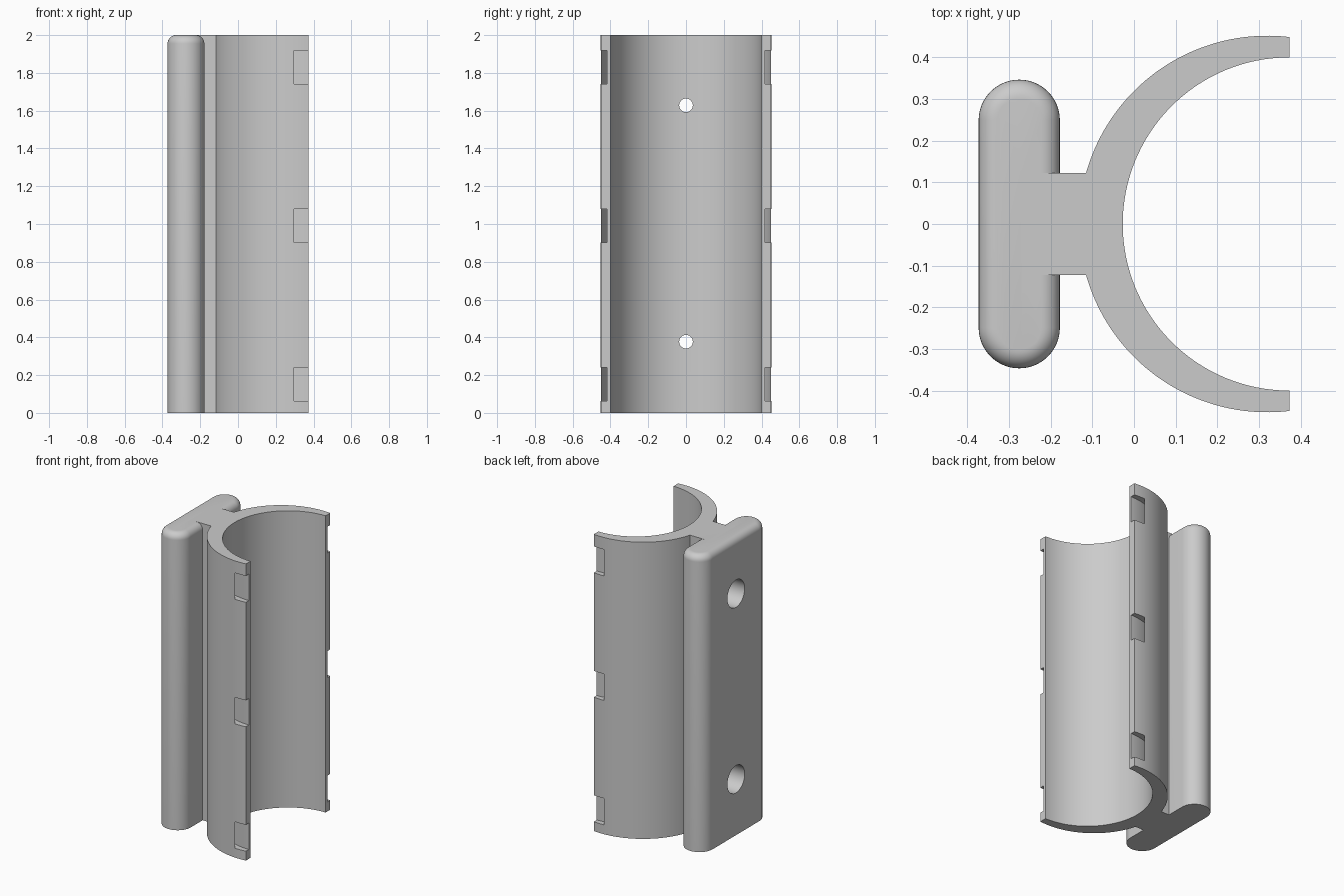
import bpy, bmesh, math

if "Cube" in bpy.data.objects:
    bpy.data.objects.remove(bpy.data.objects["Cube"])

H = 2.0
grey = bpy.data.materials.new("plain_grey")
grey.diffuse_color = (0.6, 0.6, 0.6, 1)
grey.use_nodes = True
grey.node_tree.nodes["Principled BSDF"].inputs["Base Color"].default_value = grey.diffuse_color


def arc(cx, cy, r, a0, a1, n):
    """Points on an arc, angles in degrees."""
    return [(cx + r * math.cos(math.radians(a0 + (a1 - a0) * i / n)),
             cy + r * math.sin(math.radians(a0 + (a1 - a0) * i / n))) for i in range(n + 1)]


def loft(name, rings):
    """Solid through a list of (profile points, z) rings of equal length."""
    bm = bmesh.new()
    loops = [[bm.verts.new((x, y, z)) for x, y in pts] for pts, z in rings]
    n = len(loops[0])
    for lo, hi in zip(loops, loops[1:]):
        for i in range(n):
            j = (i + 1) % n
            bm.faces.new((lo[i], lo[j], hi[j], hi[i]))
    bm.faces.new(loops[0][::-1])
    bm.faces.new(loops[-1])
    bmesh.ops.recalc_face_normals(bm, faces=bm.faces[:])
    me = bpy.data.meshes.new(name)
    bm.to_mesh(me)
    bm.free()
    ob = bpy.data.objects.new(name, me)
    bpy.context.collection.objects.link(ob)
    me.materials.append(grey)
    return ob


def rod(name, r, x0, x1, z):
    """Cylinder along x."""
    bpy.ops.mesh.primitive_cylinder_add(vertices=48, radius=r, depth=x1 - x0,
                                        location=((x0 + x1) / 2, 0, z),
                                        rotation=(0, math.pi / 2, 0))
    ob = bpy.context.object
    ob.name = name
    ob.data.materials.append(grey)
    return ob


def boolean(target, tool, op):
    mod = target.modifiers.new(op, 'BOOLEAN')
    mod.operation, mod.solver, mod.object = op, 'EXACT', tool
    bpy.context.view_layer.objects.active = target
    bpy.ops.object.modifier_apply(modifier=mod.name)
    bpy.data.objects.remove(tool)


# C-shaped clamp with its connecting web, one profile
RIM, CX, R = 0.373, 0.32, 0.452
WEB = 0.122
a_rim = math.degrees(math.acos((RIM - CX) / R))
a_web = 180 - math.degrees(math.asin(WEB / R))
profile = (arc(CX, 0, R, a_rim, a_web, 40)
           + [(-0.27, WEB), (-0.27, -WEB)]
           + arc(CX, 0, R, 360 - a_web, 360 - a_rim, 40)
           + arc(RIM, 0, 0.4, 270, 90, 80))
bracket = loft("clamp_bracket", [(profile, 0), (profile, H)])


# Round-ended back plate with a filleted top edge
def stadium(inset):
    r = 0.0975 - inset
    return arc(-0.2755, 0.249, r, 0, 180, 32) + arc(-0.2755, -0.249, r, 180, 360, 32)


F = 0.045
rings = [(stadium(0), 0)]
for i in range(9):
    t = math.pi / 2 * i / 8
    rings.append((stadium(F * (1 - math.cos(t))), H - F + F * math.sin(t)))
boolean(bracket, loft("back_plate", rings), 'UNION')

# Curved strap channels running inside the clamp wall and opening at the rim
band = ([(0.45, 0.458)] + arc(RIM, 0, 0.458, 90, 270, 80) + [(0.45, -0.458), (0.45, -0.418)]
        + arc(RIM, 0, 0.418, 270, 90, 80) + [(0.45, 0.418)])
for z in (0.063, 0.902, 1.741):
    boolean(bracket, loft("strap_channel", [(band, z), (band, z + 0.178)]), 'DIFFERENCE')

# Counterbored screw holes
for z in (0.377, 1.628):
    boolean(bracket, rod("screw_hole", 0.036, -0.5, 0.1, z), 'DIFFERENCE')
    boolean(bracket, rod("counterbore", 0.092, -0.5, -0.125, z), 'DIFFERENCE')

bpy.ops.object.select_all(action='DESELECT')
bracket.select_set(True)
bpy.context.view_layer.objects.active = bracket
bpy.ops.object.shade_smooth_by_angle(angle=math.radians(30))
